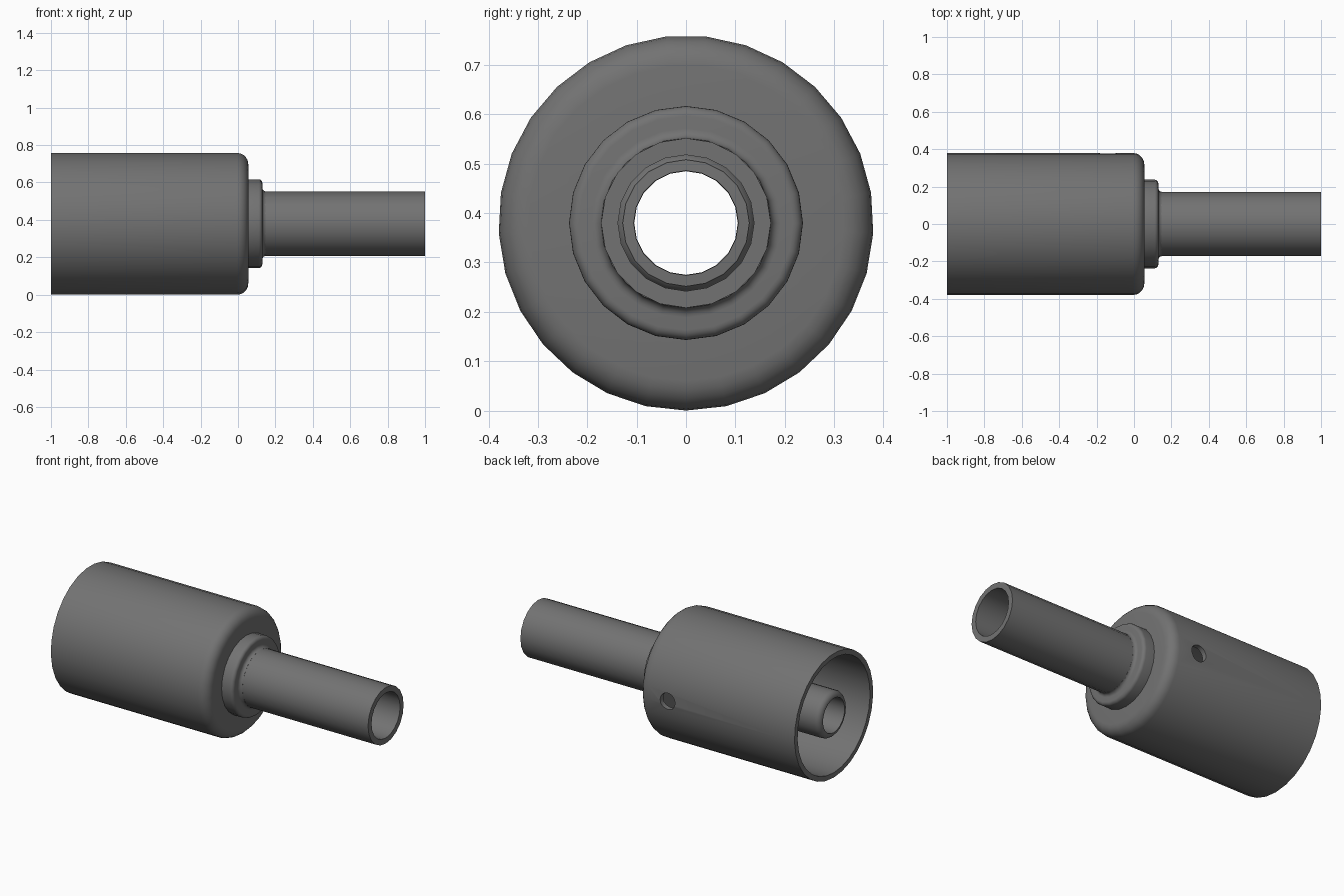
import bpy, bmesh, math
from mathutils import Vector

cube = bpy.data.objects.get("Cube")
if cube:
    bpy.data.objects.remove(cube, do_unlink=True)

AXIS_Z = 0.38

grey = bpy.data.materials.new("dark grey metal")
grey.use_nodes = True
colour = (0.17, 0.17, 0.17, 1)
grey.diffuse_color = colour
grey.node_tree.nodes["Principled BSDF"].inputs["Base Color"].default_value = colour


def arc(cx, cr, radius, start, end, steps=5):
    """Profile points (x, r) of a fillet; angles in degrees."""
    angles = [math.radians(start + (end - start) * i / steps) for i in range(steps + 1)]
    return [(cx + radius * math.cos(a), cr + radius * math.sin(a)) for a in angles]


def lathe(name, profile, sides):
    """Spin a closed (x, r) profile around the x axis."""
    bm = bmesh.new()
    rings = []
    for i in range(sides):
        a = 2 * math.pi * i / sides
        rings.append([bm.verts.new((x, r * math.sin(a), AXIS_Z - r * math.cos(a)))
                      for x, r in profile])
    count = len(profile)
    for i in range(sides):
        a, b = rings[i], rings[(i + 1) % sides]
        for j in range(count):
            k = (j + 1) % count
            bm.faces.new((a[j], a[k], b[k], b[j]))
    bmesh.ops.recalc_face_normals(bm, faces=bm.faces)
    mesh = bpy.data.meshes.new(name)
    bm.to_mesh(mesh)
    bm.free()
    obj = bpy.data.objects.new(name, mesh)
    bpy.context.collection.objects.link(obj)
    mesh.materials.append(grey)
    return obj


def smooth(obj):
    bpy.ops.object.select_all(action='DESELECT')
    obj.select_set(True)
    bpy.context.view_layer.objects.active = obj
    bpy.ops.object.shade_smooth_by_angle(angle=math.radians(35))


# Cup-shaped sleeve, open at the left end, rounded at the shoulder
R, WALL, END = 0.38, 0.03, 0.055
sleeve = lathe("sleeve",
               [(-1, R - WALL), (-1, R)]
               + arc(END - 0.06, R - 0.06, 0.06, 90, 0)
               + [(END, 0.15), (END - WALL, 0.15)]
               + arc(END - 0.06, R - 0.06, 0.03, 0, 90), 29)

# Vent hole through the back wall of the sleeve
bpy.ops.mesh.primitive_cylinder_add(vertices=24, radius=0.05, depth=0.2,
                                    location=(-0.14, R, AXIS_Z),
                                    rotation=(math.pi / 2, 0, 0))
cutter = bpy.context.object
cutter.name = "vent_hole_cutter"
cutter.hide_render = True
cutter.data.materials.append(grey)
cut = sleeve.modifiers.new("vent_hole", 'BOOLEAN')
cut.operation = 'DIFFERENCE'
cut.solver = 'EXACT'
cut.object = cutter
bpy.context.view_layer.objects.active = sleeve
bpy.ops.object.modifier_apply(modifier=cut.name)
bpy.data.objects.remove(cutter, do_unlink=True)
smooth(sleeve)

# Collar with a rounded rim and a fillet down to the pipe
collar = lathe("collar",
               [(END - 0.01, 0.155), (END - 0.01, 0.237)]
               + arc(0.11, 0.217, 0.02, 90, 0)
               + arc(0.15, 0.192, 0.02, 180, 270)
               + [(0.15, 0.155)], 24)
smooth(collar)

# Outlet pipe with a wide bore
pipe = lathe("outlet_pipe", [(0.03, 0.138), (0.03, 0.172), (1, 0.172), (1, 0.138)], 20)
smooth(pipe)

# Inner pipe with a narrow bore and rounded ends
inner = lathe("inner_pipe",
              arc(-0.966, 0.106, 0.034, 180, 90)
              + [(0.05, 0.14)] + arc(0.016, 0.106, 0.034, 90, 0)[1:]
              + arc(0.016, 0.139, 0.034, 0, -90)[1:]
              + [(-1, 0.105)], 20)
smooth(inner)
